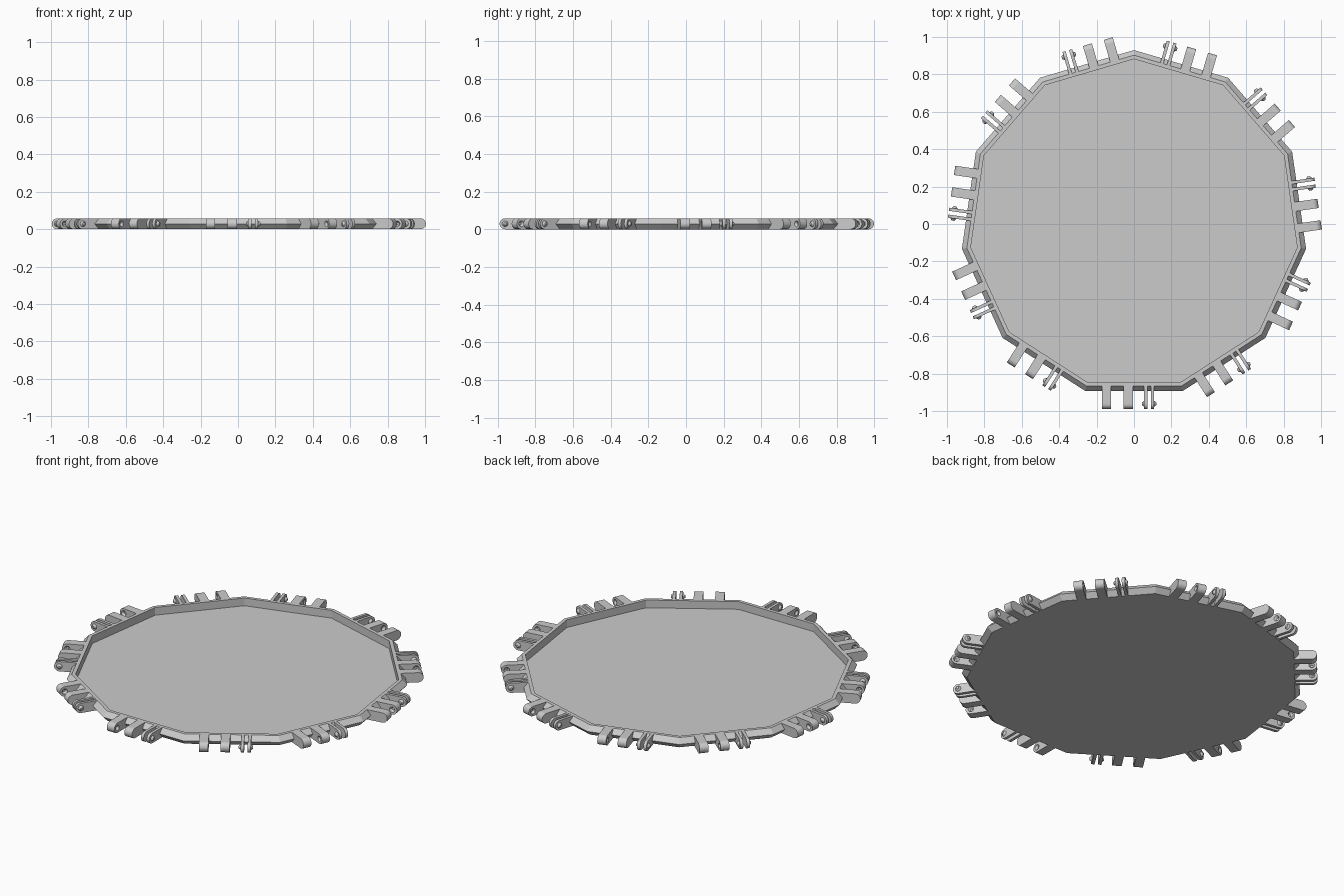
import bpy
import bmesh
import math
from mathutils import Matrix, Vector

SIDES = 11
HEIGHT = 0.058
MID = HEIGHT / 2
RIM = 0.866        # distance from centre to the top edge of the rim
PIVOT = 0.99 - MID  # distance from centre to the hinge axis

cube = bpy.data.objects.get("Cube")
if cube:
    bpy.data.objects.remove(cube, do_unlink=True)

grey = bpy.data.materials.new("light grey plastic")
grey.use_nodes = True
colour = (0.6, 0.6, 0.6, 1)
grey.diffuse_color = colour
grey.node_tree.nodes["Principled BSDF"].inputs["Base Color"].default_value = colour


def make_object(name, bm):
    bmesh.ops.recalc_face_normals(bm, faces=bm.faces)
    mesh = bpy.data.meshes.new(name)
    bm.to_mesh(mesh)
    bm.free()
    mesh.materials.append(grey)
    obj = bpy.data.objects.new(name, mesh)
    bpy.context.collection.objects.link(obj)
    return obj


def add_lug(bm, x0, x1):
    """Flat arm pointing to -y with a fully rounded end."""
    profile = [(-RIM, HEIGHT)]
    for i in range(17):
        a = math.pi / 2 + math.pi * i / 16
        profile.append((-PIVOT + MID * math.cos(a), MID + MID * math.sin(a)))
    profile.append((-RIM, 0))
    face = bm.faces.new([bm.verts.new((x0, y, z)) for y, z in profile])
    grown = bmesh.ops.extrude_face_region(bm, geom=[face])["geom"]
    verts = [g for g in grown if isinstance(g, bmesh.types.BMVert)]
    bmesh.ops.translate(bm, verts=verts, vec=(x1 - x0, 0, 0))


def add_knob(bm, x, direction, base, tip, length):
    """Short cone on the hinge axis, rising from x along +x or -x."""
    centre = Vector((x + direction * length / 2, -PIVOT, MID))
    turn = Matrix.Rotation(direction * math.pi / 2, 4, "Y")
    bmesh.ops.create_cone(bm, cap_ends=True, segments=16, radius1=base, radius2=tip,
                          depth=length, matrix=Matrix.Translation(centre) @ turn)


# Shallow tray with a V-shaped outer edge
bm = bmesh.new()
section = [(RIM, 0), (0.892, MID), (RIM, HEIGHT), (0.846, HEIGHT), (0.846, 0.012)]
rings = []
for apothem, z in section:
    r = apothem / math.cos(math.pi / SIDES)
    angles = [math.pi / 2 + math.tau * i / SIDES for i in range(SIDES)]
    rings.append([bm.verts.new((r * math.cos(a), r * math.sin(a), z)) for a in angles])
for low, high in zip(rings, rings[1:]):
    for i in range(SIDES):
        j = (i + 1) % SIDES
        bm.faces.new((low[i], low[j], high[j], high[i]))
bm.faces.new(rings[0])
bm.faces.new(rings[-1])
make_object("tray", bm)

# Pair of thick lugs with dimples on their facing sides
bm = bmesh.new()
add_lug(bm, -0.172, -0.122)
add_lug(bm, -0.056, -0.006)
thick = make_object("thick_lugs", bm)

bm = bmesh.new()
add_knob(bm, -0.121, -1, 0.017, 0.007, 0.014)
add_knob(bm, -0.057, 1, 0.017, 0.007, 0.014)
cutter = make_object("dimple_cutter", bm)
cutter.hide_render = True
cutter.hide_viewport = False

cut = thick.modifiers.new("dimples", "BOOLEAN")
cut.operation = "DIFFERENCE"
cut.object = cutter
bpy.context.view_layer.update()
graph = bpy.context.evaluated_depsgraph_get()
cut_mesh = bpy.data.meshes.new_from_object(thick.evaluated_get(graph))
thick.modifiers.clear()
thick.data = cut_mesh
bpy.data.objects.remove(cutter, do_unlink=True)

# Pair of thin spring clips with knobs on their outer sides
bm = bmesh.new()
add_lug(bm, 0.054, 0.071)
add_lug(bm, 0.091, 0.108)
add_knob(bm, 0.054, -1, 0.016, 0.007, 0.012)
add_knob(bm, 0.108, 1, 0.016, 0.007, 0.012)
thin = make_object("thin_clips", bm)

# Repeat the hinge parts on every side
for part in (thick, thin):
    for i in range(1, SIDES):
        copy = part.copy()
        copy.name = f"{part.name}_{i + 1}"
        copy.rotation_euler.z = math.tau * i / SIDES
        bpy.context.collection.objects.link(copy)
